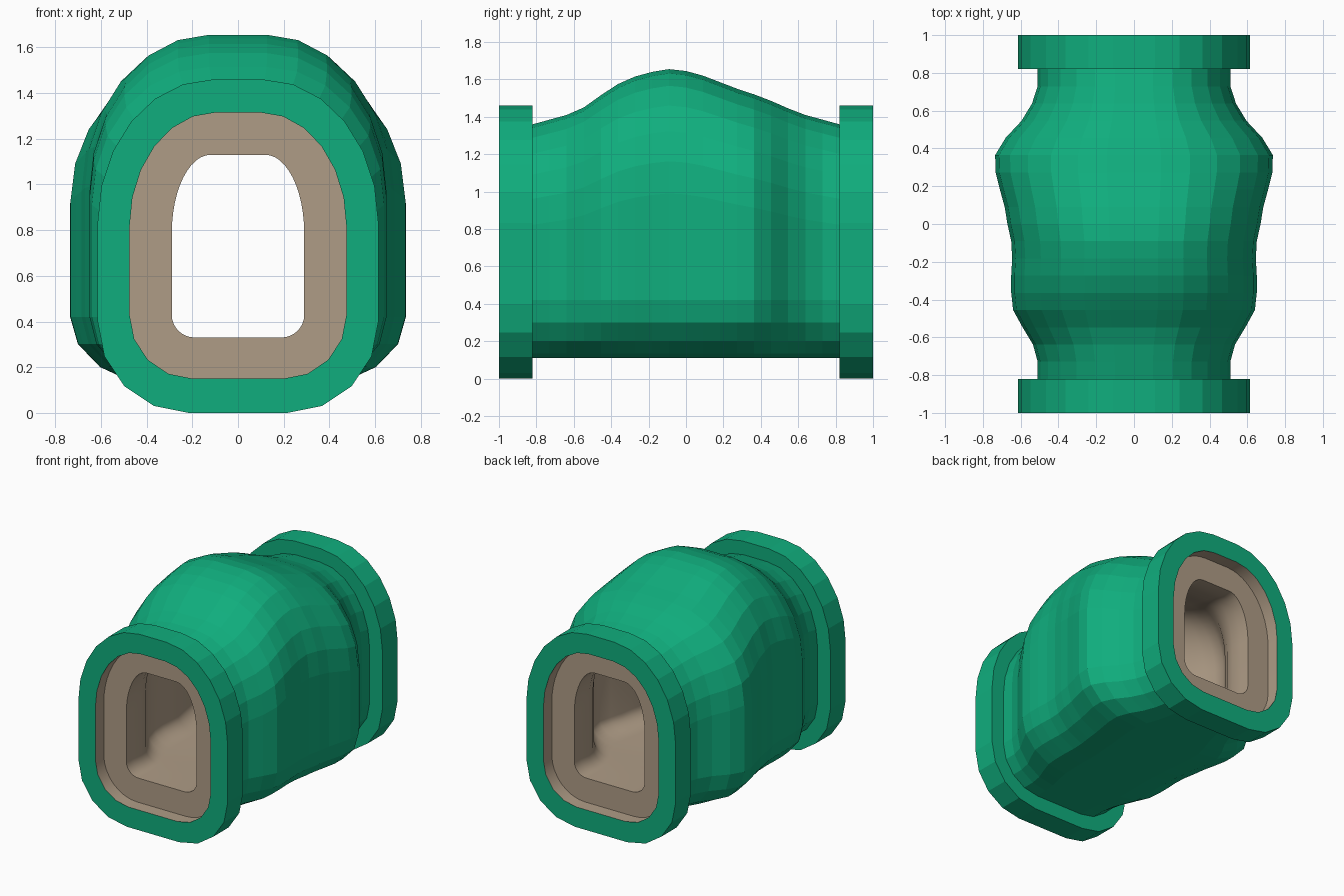
import bpy, math

if "Cube" in bpy.data.objects:
    bpy.data.objects.remove(bpy.data.objects["Cube"])


def material(name, colour):
    m = bpy.data.materials.new(name)
    m.use_nodes = True
    m.diffuse_color = (*colour, 1)
    m.node_tree.nodes["Principled BSDF"].inputs["Base Color"].default_value = (*colour, 1)
    return m


green = material("green", (0.005, 0.42, 0.205))
beige = material("beige", (0.43, 0.335, 0.24))


def ring(y, width, bottom, top, radius, flat_low, flat_top, n_low=4, n_top=6):
    """Arched outline: rounded lower corners, straight sides, elliptical top."""
    half = []
    for i in range(n_low + 1):
        a = math.pi / 2 * i / n_low
        half.append((flat_low + (width - flat_low) * math.sin(a),
                     bottom + radius * (1 - math.cos(a))))
    spring = bottom + 0.57 * (top - bottom)
    for i in range(n_top + 1):
        a = math.pi / 2 * i / n_top
        half.append((flat_top + (width - flat_top) * math.cos(a),
                     spring + (top - spring) * math.sin(a)))
    return [(x, y, z) for x, z in half] + [(-x, y, z) for x, z in reversed(half)]


def loft(name, rings, mat, inward=False):
    n = len(rings[0])
    verts = [p for r in rings for p in r]
    faces = []
    for k in range(len(rings) - 1):
        for i in range(n):
            j = (i + 1) % n
            f = (k * n + i, k * n + j, (k + 1) * n + j, (k + 1) * n + i)
            faces.append(f if inward else f[::-1])
    mesh = bpy.data.meshes.new(name)
    mesh.from_pydata(verts, [], faces)
    mesh.materials.append(mat)
    obj = bpy.data.objects.new(name, mesh)
    bpy.context.collection.objects.link(obj)
    return obj


def body_ring(y, w, top):
    s = w / 0.51
    return ring(y, w, 0.11, top, 0.31, 0.2 * s, 0.1 * s)


def bore_ring(y, w, top):
    s = (w - 0.22) / 0.29
    return ring(y, w - 0.22, 0.33, top - 0.23, 0.1, 0.19 * s, 0.12 * s, 8, 12)


def flange_ring(y):
    return ring(y, 0.615, 0, 1.46, 0.4, 0.215, 0.11)


def rim_ring(y, n_low=4, n_top=6):
    return ring(y, 0.475, 0.15, 1.315, 0.28, 0.2, 0.1, n_low, n_top)


# Half width and crown height at even steps from front to back
END = 0.82
widths = [.51, .51, .535, .59, .64, .65, .65, .645, .65, .67,
          .685, .71, .733, .735, .68, .595, .54, .51, .51]
crowns = [1.36, 1.385, 1.41, 1.45, 1.515, 1.575, 1.615, 1.64, 1.655, 1.645,
          1.62, 1.585, 1.55, 1.52, 1.485, 1.445, 1.41, 1.385, 1.36]
step = 2 * END / (len(widths) - 1)
stations = [(-END + i * step, w, t) for i, (w, t) in enumerate(zip(widths, crowns))]

# Bulging outer shell
loft("outer_body", [body_ring(*s) for s in stations], green)

# End flanges
for name, side in (("front_flange", -1), ("back_flange", 1)):
    rings = [rim_ring(side), flange_ring(side), flange_ring(side * END),
             body_ring(side * END, widths[0], crowns[0])]
    loft(name, rings if side < 0 else rings[::-1], green)

# Inner lining: recessed end faces and through bore
FACE = 0.9
mouth = (widths[0], crowns[0])
lining = loft("inner_lining",
              [rim_ring(-1, 8, 12), rim_ring(-FACE, 8, 12), bore_ring(-FACE, *mouth)]
              + [bore_ring(*s) for s in stations]
              + [bore_ring(FACE, *mouth), rim_ring(FACE, 8, 12), rim_ring(1, 8, 12)],
              beige, inward=True)
bpy.ops.object.select_all(action='DESELECT')
lining.select_set(True)
bpy.context.view_layer.objects.active = lining
bpy.ops.object.shade_smooth_by_angle(angle=math.radians(40))
